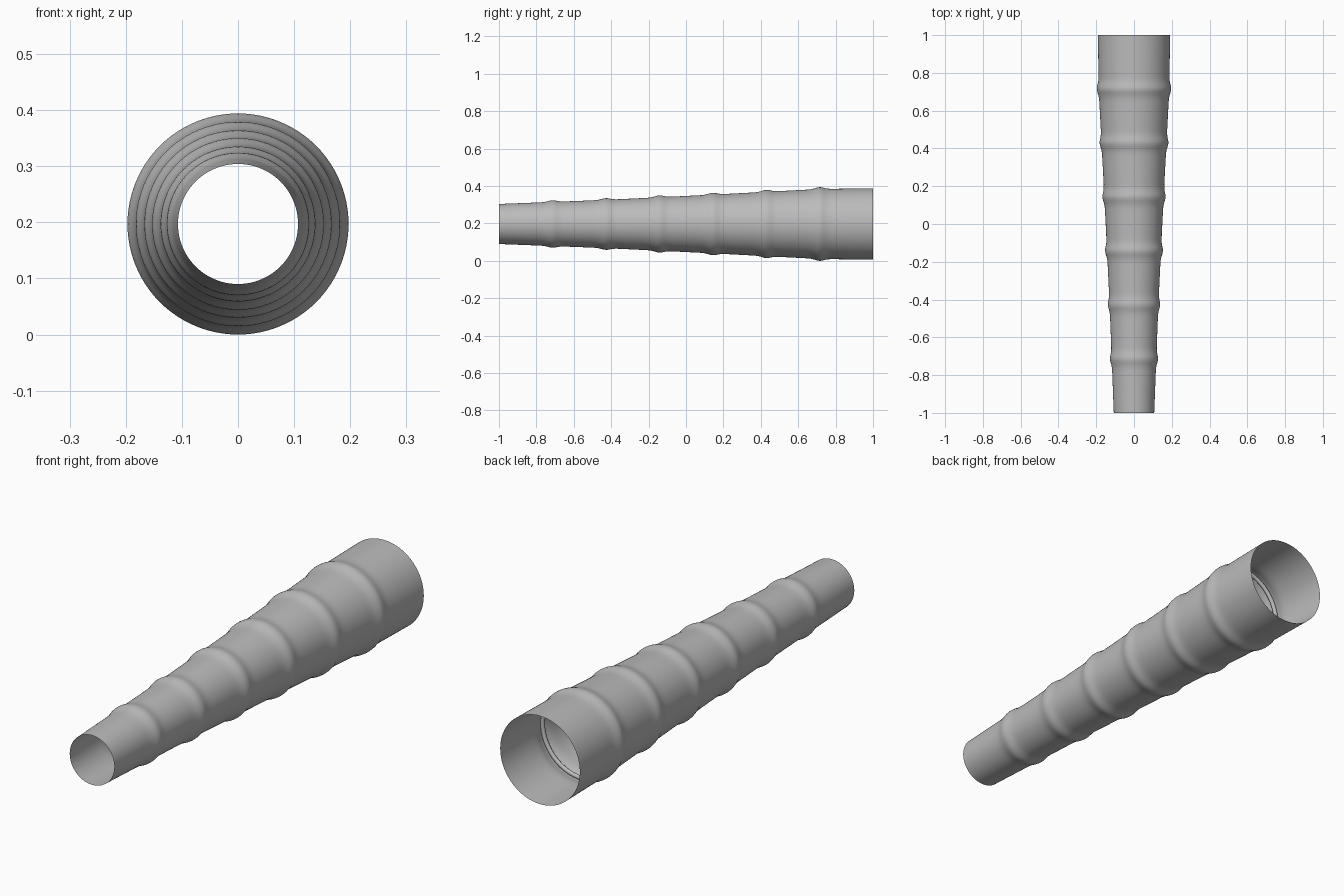
import bpy, bmesh, math

if "Cube" in bpy.data.objects:
    bpy.data.objects.remove(bpy.data.objects["Cube"])

SIDES = 96
AXIS_Z = 0.197          # tube axis height, so the widest bulge touches z = 0

grey = bpy.data.materials.new("plain grey")
grey.diffuse_color = (0.5, 0.5, 0.5, 1)
grey.use_nodes = True
grey.node_tree.nodes["Principled BSDF"].inputs["Base Color"].default_value = grey.diffuse_color

# hoop positions and the tube's base radius at both ends and each hoop
stations = [-1 + 2 * i / 7 for i in range(8)]
base = [0.107, 0.118, 0.129, 0.143, 0.157, 0.172, 0.187, 0.191]
crest = [0.127, 0.138, 0.153, 0.167, 0.182, 0.197]
hoops = list(zip(stations[1:7], crest))


def base_radius(y):
    i = min(6, max(0, int((y + 1) / (2 / 7))))
    t = (y - stations[i]) / (2 / 7)
    return base[i] * (1 - t) + base[i + 1] * t


def radius(y):
    r = base_radius(y)
    for hy, hr in hoops:
        r += (hr - base_radius(hy)) * math.exp(-((y - hy) / 0.032) ** 2)
    return r


def lathe(name, profile, closed=False):
    # spin a (y, radius) profile around the y axis
    bm = bmesh.new()
    rings = []
    for y, r in profile:
        rings.append([bm.verts.new((r * math.cos(2 * math.pi * k / SIDES), y,
                                    AXIS_Z + r * math.sin(2 * math.pi * k / SIDES)))
                      for k in range(SIDES)])
    pairs = list(zip(rings, rings[1:]))
    if closed:
        pairs.append((rings[-1], rings[0]))
    for a, b in pairs:
        for k in range(SIDES):
            n = (k + 1) % SIDES
            f = bm.faces.new((a[k], b[k], b[n], a[n]))
            f.smooth = True
    if closed:
        bmesh.ops.recalc_face_normals(bm, faces=bm.faces)
    me = bpy.data.meshes.new(name)
    bm.to_mesh(me)
    bm.free()
    me.materials.append(grey)
    ob = bpy.data.objects.new(name, me)
    bpy.context.collection.objects.link(ob)
    return ob


# open tapered sleeve, bulging over each hoop
N = 210
lathe("tapered_sleeve", [(-1 + 2 * i / N, radius(-1 + 2 * i / N)) for i in range(N + 1)])

# support hoops just inside the sleeve
m = 0.009
for i, (hy, hr) in enumerate(hoops):
    c = hr - m - 0.001
    lathe("inner_hoop_%d" % (i + 1),
          [(hy + m * math.cos(2 * math.pi * k / 16), c + m * math.sin(2 * math.pi * k / 16))
           for k in range(16)], closed=True)
